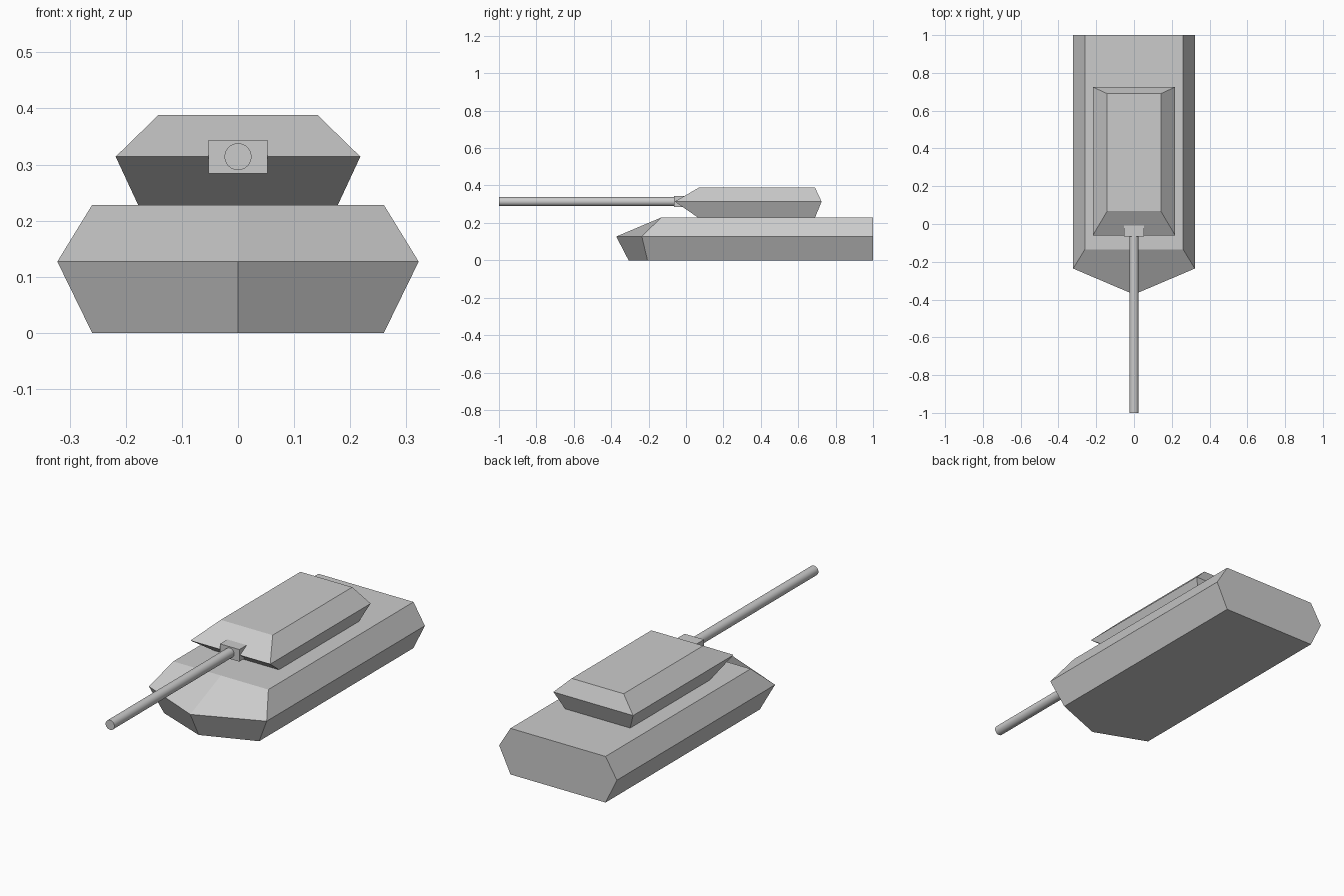
import bpy, bmesh, math

if "Cube" in bpy.data.objects:
    bpy.data.objects.remove(bpy.data.objects["Cube"])


def loft(name, rings):
    """Closed solid from stacked rings of equal length: [(z, [(x, y), ...]), ...]"""
    bm = bmesh.new()
    levels = [[bm.verts.new((x, y, z)) for x, y in pts] for z, pts in rings]
    n = len(levels[0])
    for low, high in zip(levels, levels[1:]):
        for i in range(n):
            j = (i + 1) % n
            bm.faces.new((low[i], low[j], high[j], high[i]))
    bm.faces.new(levels[0][::-1])
    bm.faces.new(levels[-1])
    bmesh.ops.recalc_face_normals(bm, faces=bm.faces)
    mesh = bpy.data.meshes.new(name)
    bm.to_mesh(mesh)
    bm.free()
    ob = bpy.data.objects.new(name, mesh)
    bpy.context.collection.objects.link(ob)
    return ob


def hull_ring(w, tip, corner):
    return [(0, tip), (w, corner), (w, 1.0), (-w, 1.0), (-w, corner)]


def box_ring(w, front, back):
    return [(w, front), (w, back), (-w, back), (-w, front)]


# Hull with wedge-shaped nose
loft("hull", [
    (0.0, hull_ring(0.26, -0.307, -0.206)),
    (0.127, hull_ring(0.322, -0.373, -0.236)),
    (0.228, hull_ring(0.26, -0.134, -0.134)),
])

# Turret
loft("turret", [
    (0.228, box_ring(0.178, 0.065, 0.69)),
    (0.314, box_ring(0.218, -0.06, 0.725)),
    (0.388, box_ring(0.142, 0.068, 0.69)),
])

# Gun mantlet
mantlet = box_ring(0.053, -0.065, 0.03)
loft("gun_mantlet", [(0.284, mantlet), (0.344, mantlet)])

# Gun barrel
bpy.ops.mesh.primitive_cylinder_add(vertices=32, radius=0.024, depth=0.96,
                                    location=(0, -0.52, 0.314),
                                    rotation=(math.pi / 2, 0, 0))
barrel = bpy.context.object
barrel.name = "gun_barrel"
bpy.ops.object.shade_smooth_by_angle(angle=math.radians(30))
